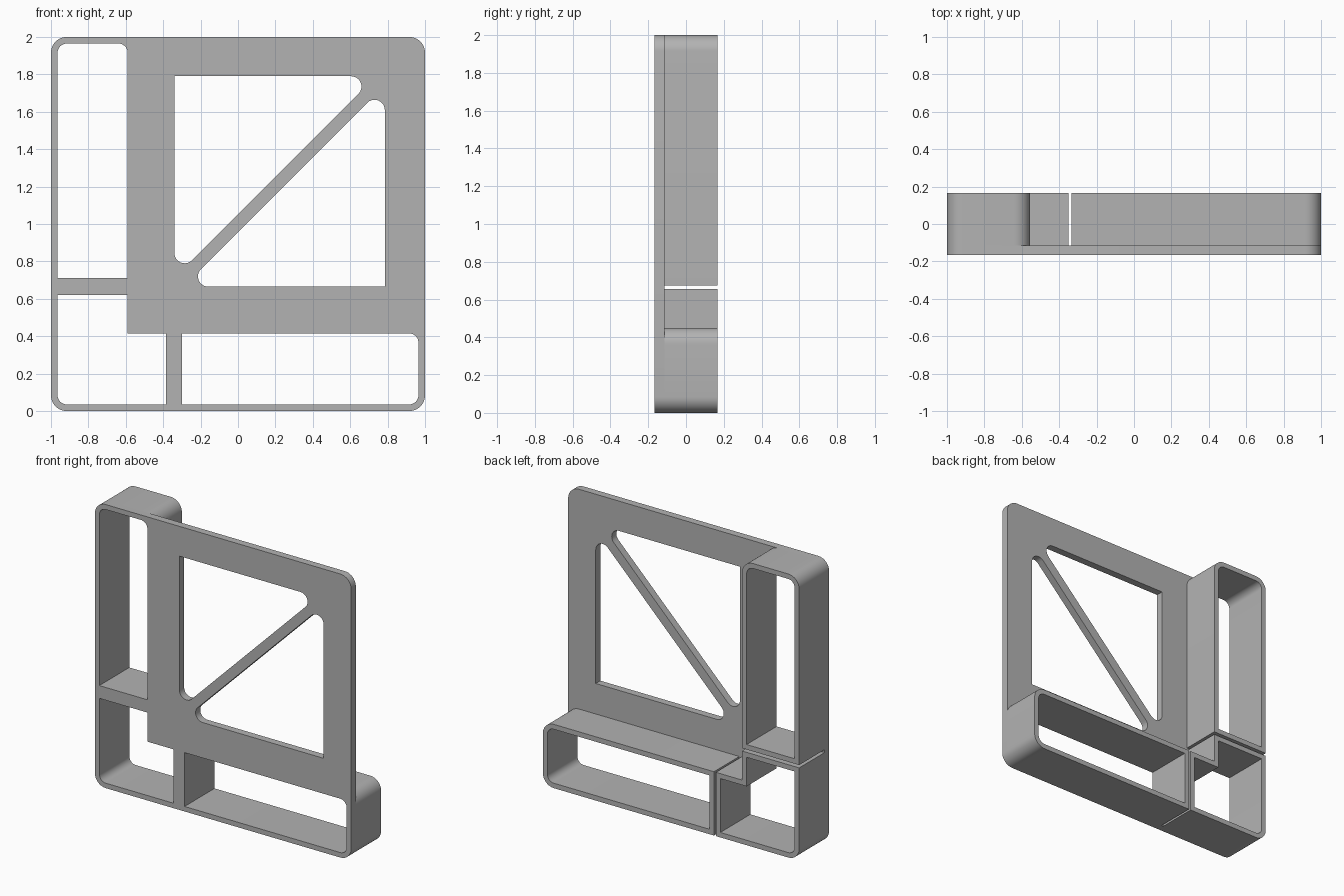
import bpy, bmesh, math
from mathutils import Vector

if "Cube" in bpy.data.objects:
    bpy.data.objects.remove(bpy.data.objects["Cube"], do_unlink=True)

FRONT, SEAM, BACK = -0.167, -0.115, 0.167
WALL = 0.035
R_OUT, R_IN, R_WIN = 0.085, 0.05, 0.055

grey = bpy.data.materials.new("plain grey")
grey.use_nodes = True
colour = (0.45, 0.45, 0.45, 1)
grey.diffuse_color = colour
grey.node_tree.nodes["Principled BSDF"].inputs["Base Color"].default_value = colour


def rounded(corners, steps=10):
    """Outline in x, z from (x, z, radius) corners."""
    pts = []
    for i, (x, z, r) in enumerate(corners):
        p = Vector((x, z))
        if not r:
            pts.append(p)
            continue
        a = (Vector(corners[i - 1][:2]) - p).normalized()
        b = (Vector(corners[(i + 1) % len(corners)][:2]) - p).normalized()
        half = a.angle(b) / 2
        centre = p + (a + b).normalized() * r / math.sin(half)
        start = p + a * r / math.tan(half) - centre
        end = p + b * r / math.tan(half) - centre
        sweep = math.pi - 2 * half
        for k in range(steps + 1):
            t = k / steps
            pts.append(centre + (start * math.sin((1 - t) * sweep)
                                 + end * math.sin(t * sweep)) / math.sin(sweep))
    return pts


def box(x0, x1, z0, z1, bl=0, br=0, tr=0, tl=0):
    return [(x0, z0, bl), (x1, z0, br), (x1, z1, tr), (x0, z1, tl)]


def slab(name, outlines, y0, y1):
    """Extrude an outer outline with holes from y0 to y1."""
    bm = bmesh.new()
    for outline in outlines:
        vs = [bm.verts.new((p.x, y0, p.y)) for p in rounded(outline)]
        for i, v in enumerate(vs):
            bm.edges.new((vs[i - 1], v))
    bmesh.ops.triangle_fill(bm, edges=bm.edges[:], use_beauty=True)
    res = bmesh.ops.extrude_face_region(bm, geom=bm.faces[:], use_keep_orig=True)
    new = [g for g in res["geom"] if isinstance(g, bmesh.types.BMVert)]
    bmesh.ops.translate(bm, verts=new, vec=(0, y1 - y0, 0))
    bmesh.ops.recalc_face_normals(bm, faces=bm.faces[:])
    mesh = bpy.data.meshes.new(name)
    bm.to_mesh(mesh)
    bm.free()
    mesh.materials.append(grey)
    ob = bpy.data.objects.new(name, mesh)
    bpy.context.collection.objects.link(ob)
    bpy.ops.object.select_all(action="DESELECT")
    ob.select_set(True)
    bpy.context.view_layer.objects.active = ob
    bpy.ops.object.shade_smooth_by_angle(angle=math.radians(30))
    return ob


# Key lines shared by the plate and the compartments
side, shelf = -0.59, 0.415            # inner faces of the compartments
low, high = 0.62, 0.71                # crossbar
left, right = -0.385, -0.30           # upright
rim = 1 - WALL

# Openings
tall_hole = box(-rim, side, high, 2 - WALL, tr=R_IN, tl=R_IN)
corner_hole = [(-rim, WALL, R_IN), (left, WALL, 0), (left, shelf, 0),
               (side, shelf, 0), (side, low, 0), (-rim, low, 0)]
long_hole = box(right, rim, WALL, shelf, br=R_IN, tr=R_IN)

# Triangular windows either side of the diagonal brace
up, down = 1.052, 0.957               # z - x along each edge of the brace
upper_window = [(-0.34, 1.79, 0), (-0.34, up - 0.34, R_WIN), (1.79 - up, 1.79, R_WIN)]
lower_window = [(0.785, 0.665, 0), (0.785, down + 0.785, R_WIN), (0.665 - down, 0.665, R_WIN)]

# Front plate
slab("front_plate",
     [box(-1, 1, 0, 2, R_OUT, R_OUT, R_OUT, R_OUT),
      tall_hole, corner_hole, long_hole, upper_window, lower_window], FRONT, SEAM)

# Compartments behind the plate, with narrow gaps between them
tall_outer = box(-1, side + WALL, high - WALL, 2, tr=R_OUT, tl=R_OUT)
corner_outer = [(-1, 0, R_OUT), (left + WALL, 0, 0), (left + WALL, shelf + WALL, 0),
                (side + WALL, shelf + WALL, 0), (side + WALL, low + WALL, 0),
                (-1, low + WALL, 0)]
long_outer = box(right - WALL, 1, 0, shelf + WALL, br=R_OUT, tr=R_OUT)

slab("tall_compartment", [tall_outer, tall_hole], SEAM, BACK)
slab("corner_compartment", [corner_outer, corner_hole], SEAM, BACK)
slab("long_compartment", [long_outer, long_hole], SEAM, BACK)
